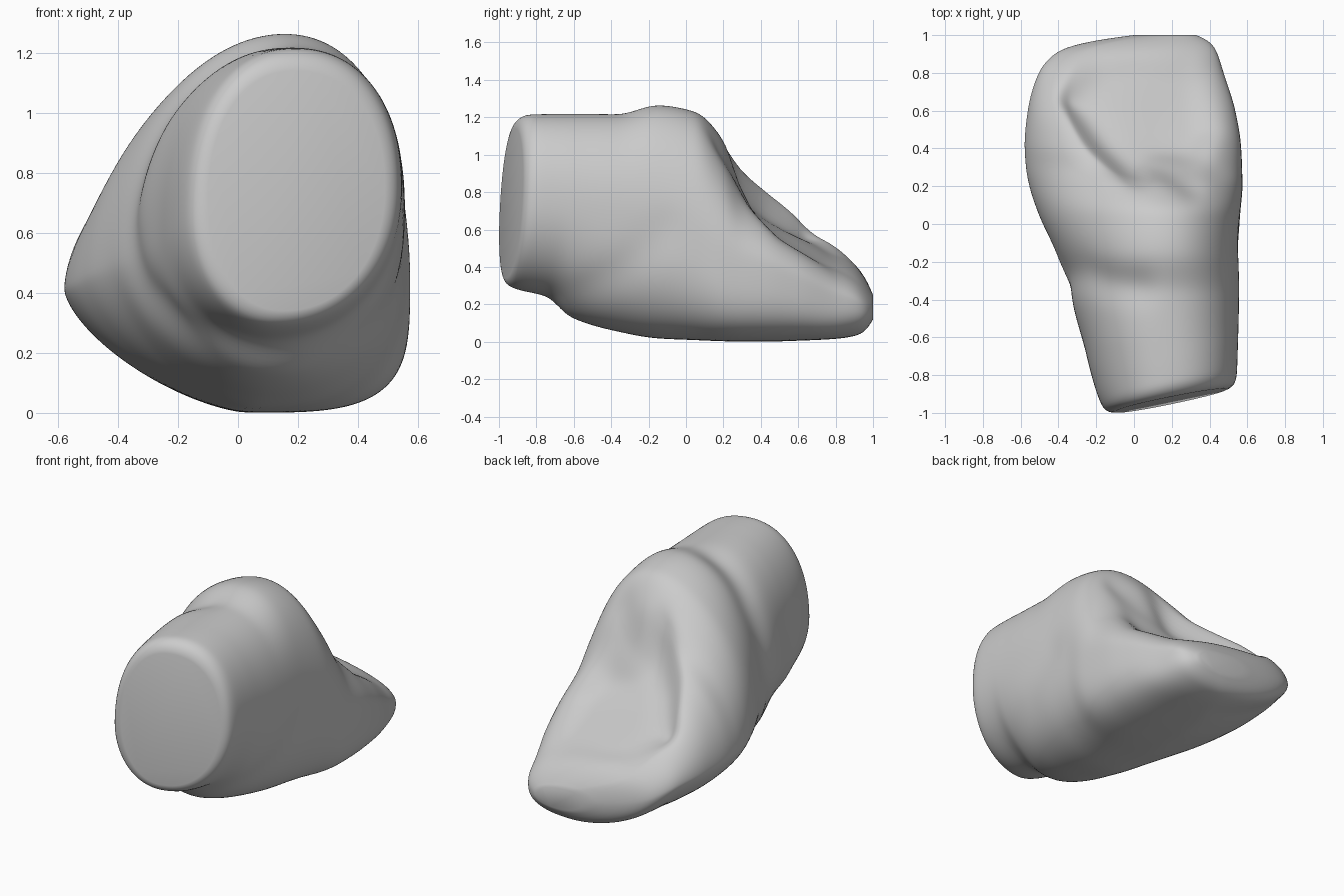
import bpy, bmesh, math
from mathutils import Vector

if "Cube" in bpy.data.objects:
    bpy.data.objects.remove(bpy.data.objects["Cube"])

# Cross-sections along y: y, left(x,z), right(x,z), top(x,z), bottom(x,z)
SECTIONS = [
    (-.937, -.10, .70, .49, .75, .19, 1.14, .15, .34),
    (-.925, -.145, .68, .53, .75, .19, 1.185, .14, .305),
    (-.87, -.178, .66, .545, .75, .19, 1.215, .13, .28),
    (-.72, -.23, .62, .55, .74, .18, 1.218, .12, .24),
    (-.60, -.265, .60, .553, .72, .17, 1.218, .12, .13),
    (-.37, -.35, .54, .557, .68, .16, 1.218, .10, .055),
    (-.15, -.415, .50, .558, .60, .15, 1.265, .06, .017),
    (.05, -.505, .46, .563, .55, .14, 1.23, .04, .008),
    (.20, -.555, .43, .575, .45, .05, 1.085, .03, .002),
    (.30, -.573, .42, .573, .42, -.12, .925, .03, 0),
    (.42, -.58, .41, .567, .40, -.25, .815, .03, 0),
    (.60, -.563, .39, .537, .34, -.33, .675, .05, .005),
    (.80, -.505, .36, .475, .25, -.32, .51, .10, .015),
    (.92, -.395, .29, .435, .21, -.24, .395, .12, .035),
    (.97, -.22, .235, .395, .18, -.08, .32, .14, .07),
    (1.0, .0, .20, .33, .17, .12, .25, .18, .12),
]
# Roundness of each quadrant: y, top right, top left, bottom left, bottom right
ROUNDNESS = [
    (-.6, 2.2, 2.2, 2.1, 2.1), (-.1, 2.2, 1.9, 1.6, 2.8), (.3, 2.1, 1.7, 1.48, 3.6),
    (.7, 1.9, 1.8, 1.48, 3.4), (1.0, 2.0, 2.0, 1.8, 2.4),
]
# Hollow outline on the sloped face and its deepest creases, seen from above
HOLLOW = [(-.34, .78), (-.38, .66), (-.22, .42), (0, .22), (.10, .31), (.30, .25),
          (.40, .32), (.48, .5), (.42, .82), (.3, .92), (-.22, .88)]
CREASES = [[(-.34, .68), (-.19, .45), (.0, .25)], [(.10, .32), (.20, .27), (.30, .2)]]
# Neck groove where the tube meets the body, seen from each side (y, z)
GROOVE_LEFT = [(-.62, .25), (-.4, .42), (-.27, .65), (-.26, 1.0), (-.33, 1.2)]
GROOVE_RIGHT = [(-.62, .25), (-.35, .38), (-.1, .6)]
AROUND = 144


def smooth(t):
    t = min(1, max(0, t))
    return t * t * (3 - 2 * t)


def interp(table, y):
    """Monotone cubic interpolation of table rows at y."""
    y = min(table[-1][0], max(table[0][0], y))
    i = max(k for k in range(len(table) - 1) if table[k][0] <= y)

    def slope(k, c):
        if k == 0 or k == len(table) - 1:
            k = max(1, k)
            return (table[k][c] - table[k-1][c]) / (table[k][0] - table[k-1][0])
        a = (table[k][c] - table[k-1][c]) / (table[k][0] - table[k-1][0])
        b = (table[k+1][c] - table[k][c]) / (table[k+1][0] - table[k][0])
        return 2 * a * b / (a + b) if a * b > 0 else 0

    h = table[i+1][0] - table[i][0]
    t = (y - table[i][0]) / h
    out = []
    for c in range(1, len(table[0])):
        p, q = table[i][c], table[i+1][c]
        out.append(p + (q - p) * t * t * (3 - 2 * t)
                   + h * (slope(i, c) * t * (1-t)**2 - slope(i+1, c) * t * t * (1-t)))
    return out


def path_distance(p, path):
    best = 9
    for a, b in zip(path, path[1:]):
        a, b = Vector(a), Vector(b)
        t = min(1, max(0, (p - a).dot(b - a) / (b - a).length_squared))
        best = min(best, (p - a - (b - a) * t).length)
    return best


def inside(p, poly):
    hit = False
    for (ax, ay), (bx, by) in zip(poly, poly[1:] + poly[:1]):
        if (ay > p.y) != (by > p.y) and p.x < (bx - ax) * (p.y - ay) / (by - ay) + ax:
            hit = not hit
    return hit


def hollow_depth(x, y):
    p = Vector((x, y))
    d = path_distance(p, HOLLOW + HOLLOW[:1])
    d = d if inside(p, HOLLOW) else -d
    width = .14 + .25 * max(0, x)
    depth = (.12 - .08 * smooth((y - .45) / .45)) * smooth((d + .03) / width)
    depth *= 1 - .3 * smooth((x - .1) / .3)
    for path, amount in zip(CREASES, (.04, .035)):
        depth += amount * math.exp(-(path_distance(p, path) / .055) ** 2)
    return depth


def section_point(s, n, a):
    xl, zl, xr, zr, xt, zt, xb, zb = s
    c, si = math.cos(a), math.sin(a)
    k = n[0 if c >= 0 else 1] if si >= 0 else n[3 if c >= 0 else 2]
    u, v = abs(c) ** (2 / k), abs(si) ** (2 / k)
    side, pole = ((xr, zr) if c >= 0 else (xl, zl)), ((xt, zt) if si >= 0 else (xb, zb))
    return pole[0] + (side[0] - pole[0]) * u, side[1] + (pole[1] - side[1]) * v


# Body: lofted tube flaring into a wedge, with the hollow pressed in
levels = []
for r0, r1 in zip(SECTIONS, SECTIONS[1:]):
    steps = max(3, math.ceil((r1[0] - r0[0]) / .016))
    levels += [r0[0] + (r1[0] - r0[0]) * k / steps for k in range(steps)]
levels.append(SECTIONS[-1][0])

bm = bmesh.new()
rings = []
for y in levels:
    s, n = interp(SECTIONS, y), interp(ROUNDNESS, y)
    tilt = 1 - smooth((y + .92) / .6)
    ring = []
    for k in range(AROUND):
        a = 2 * math.pi * k / AROUND
        x, z = section_point(s, n, a)
        yy = y + tilt * (.2 * (x - .18) + .05 * (z - .75))
        if math.sin(a) > 0 and y > .05:
            d = hollow_depth(x, y) * smooth(math.sin(a) / .35)
            yy -= .45 * d
            z -= .85 * d
        elif y < .3:
            left = x < .17
            g = path_distance(Vector((y, z)), GROOVE_LEFT if left else GROOVE_RIGHT)
            pinch = 1 - (.05 if left else .03) * math.exp(-(g / .1) ** 2) \
                * smooth(abs(x - .17) / .15)
            x = .17 + (x - .17) * pinch
            z = .7 + (z - .7) * pinch
        ring.append(bm.verts.new((x, yy, z)))
    rings.append(ring)
for r0, r1 in zip(rings, rings[1:]):
    for k in range(AROUND):
        j = (k + 1) % AROUND
        bm.faces.new((r0[k], r0[j], r1[j], r1[k]))
bm.faces.new(rings[0])
bm.faces.new(rings[-1])
bmesh.ops.recalc_face_normals(bm, faces=bm.faces)
for _ in range(8):
    bmesh.ops.smooth_vert(bm, verts=[v for r in rings[2:-1] for v in r], factor=.5,
                          use_axis_x=True, use_axis_y=True, use_axis_z=True)
mesh = bpy.data.meshes.new("moulded_body")
bm.to_mesh(mesh)
bm.free()
body = bpy.data.objects.new("moulded_body", mesh)
bpy.context.collection.objects.link(body)
for f in mesh.polygons:
    f.use_smooth = True
